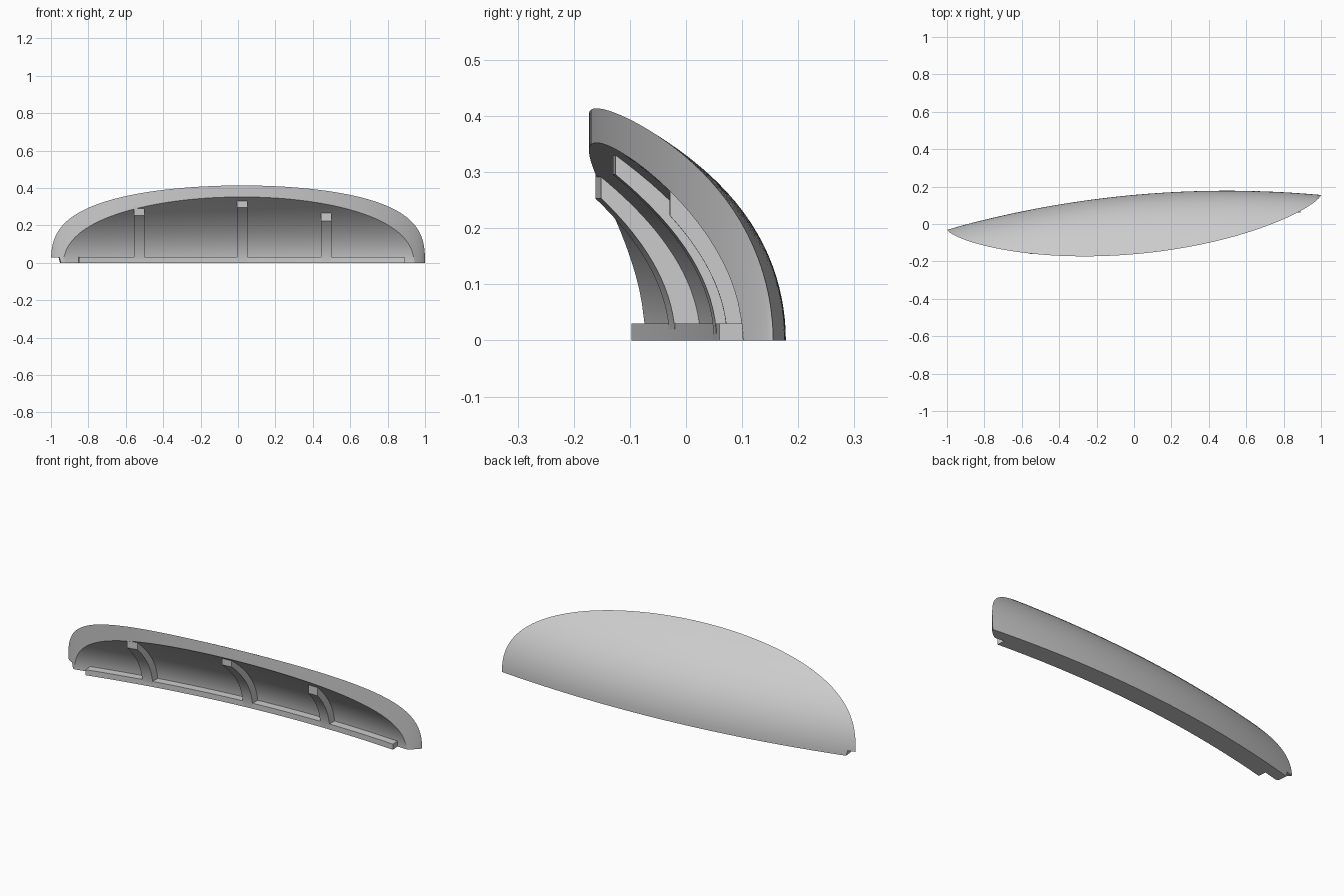
import bpy
import bmesh
from math import sin, pi, sqrt, radians
from mathutils import Matrix, Vector

if "Cube" in bpy.data.objects:
    bpy.data.objects.remove(bpy.data.objects["Cube"], do_unlink=True)

TILT = radians(5.3)
HALF = 1.004             # half length along the tilted chord
BOW = 0.0925             # sag of the base arc
WALL, LIP = 0.06, 0.105  # wall thickness and lip reach at the base
FRAME = Matrix.Translation((0, 0.0625, 0)) @ Matrix.Rotation(TILT, 4, "Z")

grey = bpy.data.materials.new("light_grey")
grey.use_nodes = True
grey.diffuse_color = (0.6, 0.6, 0.6, 1)
grey.node_tree.nodes["Principled BSDF"].inputs["Base Color"].default_value = (0.6, 0.6, 0.6, 1)


def arc(u):
    return BOW * (1 - (u / HALF) ** 2)


def front(u):
    """Plan curve of the upright rim."""
    return -0.223 * max(0, 1 - (u / HALF) ** 2) ** 0.72


# Forward lean of each skin at a height, and the height for a given lean
def outer_lean(z):
    return 1.28 * z ** 2 + 3.3 * z ** 4


def outer_height(lean):
    return sqrt((sqrt(1.28 ** 2 + 13.2 * lean) - 1.28) / 6.6)


def inner_lean(z):
    return WALL + 2.06 * z ** 2


def inner_height(lean):
    return sqrt(max(0, lean - WALL) / 2.06)


def finish(name, bm):
    bmesh.ops.remove_doubles(bm, verts=bm.verts, dist=0.0002)
    bmesh.ops.recalc_face_normals(bm, faces=bm.faces)
    mesh = bpy.data.meshes.new(name)
    bm.to_mesh(mesh)
    bm.free()
    mesh.materials.append(grey)
    obj = bpy.data.objects.new(name, mesh)
    bpy.context.collection.objects.link(obj)
    bpy.ops.object.select_all(action="DESELECT")
    obj.select_set(True)
    bpy.context.view_layer.objects.active = obj
    bpy.ops.object.shade_smooth_by_angle(angle=radians(30))


def loft(name, sections):
    """Join closed sections into a solid with capped ends."""
    bm = bmesh.new()
    rings = [[bm.verts.new(p) for p in s] for s in sections]
    n = len(rings[0])
    for a, b in zip(rings, rings[1:]):
        for k in range(n):
            bm.faces.new((a[k], a[(k + 1) % n], b[(k + 1) % n], b[k]))
    bm.faces.new(rings[0])
    bm.faces.new(rings[-1][::-1])
    finish(name, bm)


# Curved shell: outer skin up, upright rim, inner skin down, closed below
COLS, ROWS = 120, 20
shell_sections = []
for i in range(1, COLS):
    u = HALF * sin(-pi / 2 + pi * i / COLS)
    lean = arc(u) - front(u)
    top, rim = outer_height(lean), inner_height(lean)
    low = min(top, 0.028) if u < -0.955 else 0
    section = []
    for j in range(ROWS + 1):
        z = low + (top - low) * j / ROWS
        section.append(FRAME @ Vector((u, arc(u) - outer_lean(z), z)))
    for j in range(ROWS, -1, -1):
        z = rim * j / ROWS
        v = max(arc(u) - inner_lean(z), front(u))
        section.append(FRAME @ Vector((u, v, max(z, low))))
    shell_sections.append(section)
loft("shell", shell_sections)

# Lip along the inside of the base
lip_sections = []
for i in range(41):
    u = -0.86 + 1.747 * i / 40
    back, face = arc(u) - 0.05, arc(u) - LIP
    lip_sections.append([FRAME @ Vector(p) for p in
                         ((u, back, 0), (u, back, 0.03), (u, face, 0.03), (u, face, 0))])
loft("base_lip", lip_sections)


# Curved ribs inside the shell, each ending in an upright front face
def rib(name, x0, x1, reach):
    sections = []
    for x in (x0, x1):
        base = 0.0625 + x * sin(TILT) + arc(x)
        section = []
        for offset, order in ((LIP, 1), (0.05, -1)):
            end = sqrt((reach - offset) / 2.06)
            row = []
            for k in range(17):
                z = end * k / 16
                row.append((x, base - offset - 2.06 * z ** 2, z))
            section += row[::order]
        sections.append(section)
    loft(name, sections)


rib("right_rib", -0.555, -0.5, 0.237)
rib("middle_rib", -0.005, 0.05, 0.285)
rib("left_rib", 0.445, 0.5, 0.207)
